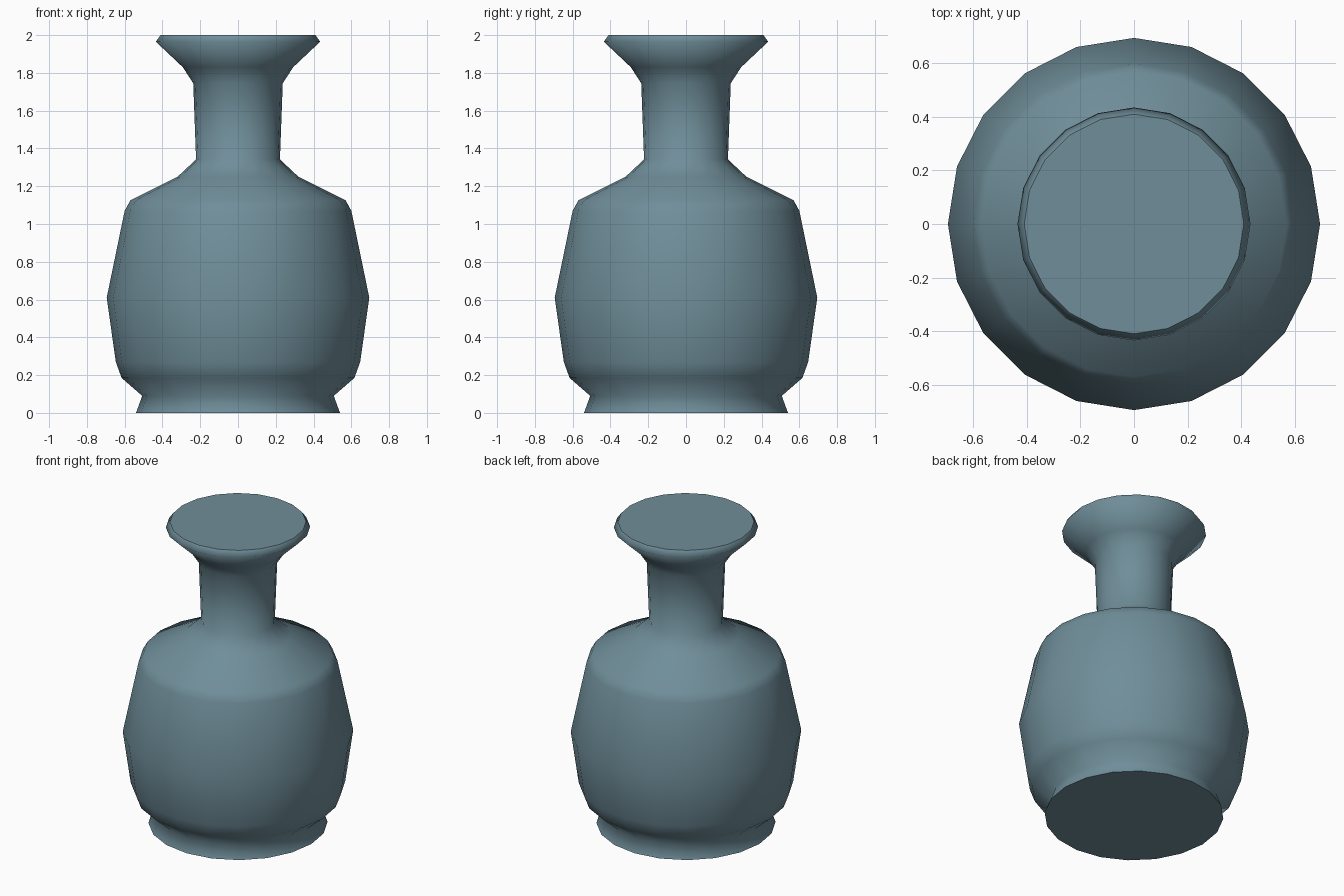
import bpy, bmesh, math

if "Cube" in bpy.data.objects:
    bpy.data.objects.remove(bpy.data.objects["Cube"])

SIDES = 20
# (radius, height) from foot to lip
PROFILE = [(0.54, 0), (0.507, 0.09), (0.616, 0.185), (0.647, 0.27), (0.695, 0.61),
           (0.60, 1.07), (0.57, 1.125), (0.32, 1.25), (0.222, 1.342), (0.237, 1.745),
           (0.292, 1.83), (0.435, 1.965), (0.41, 2.0)]

bm = bmesh.new()
rings = [[bm.verts.new((r * math.cos(2 * math.pi * i / SIDES),
                        r * math.sin(2 * math.pi * i / SIDES), z)) for i in range(SIDES)]
         for r, z in PROFILE]

# Smooth lathed wall
for low, high in zip(rings, rings[1:]):
    for i in range(SIDES):
        j = (i + 1) % SIDES
        bm.faces.new((low[i], low[j], high[j], high[i])).smooth = True

# Flat base and top with crisp borders
for loop in (rings[0][::-1], rings[-1]):
    cap = bm.faces.new(loop)
    for edge in cap.edges:
        edge.smooth = False

mesh = bpy.data.meshes.new("vase")
bm.to_mesh(mesh)
bm.free()
vase = bpy.data.objects.new("vase", mesh)
bpy.context.collection.objects.link(vase)

# Slate blue glaze
glaze = bpy.data.materials.new("slate_glaze")
glaze.diffuse_color = (0.16, 0.27, 0.32, 1)
glaze.use_nodes = True
glaze.node_tree.nodes["Principled BSDF"].inputs["Base Color"].default_value = glaze.diffuse_color
mesh.materials.append(glaze)
